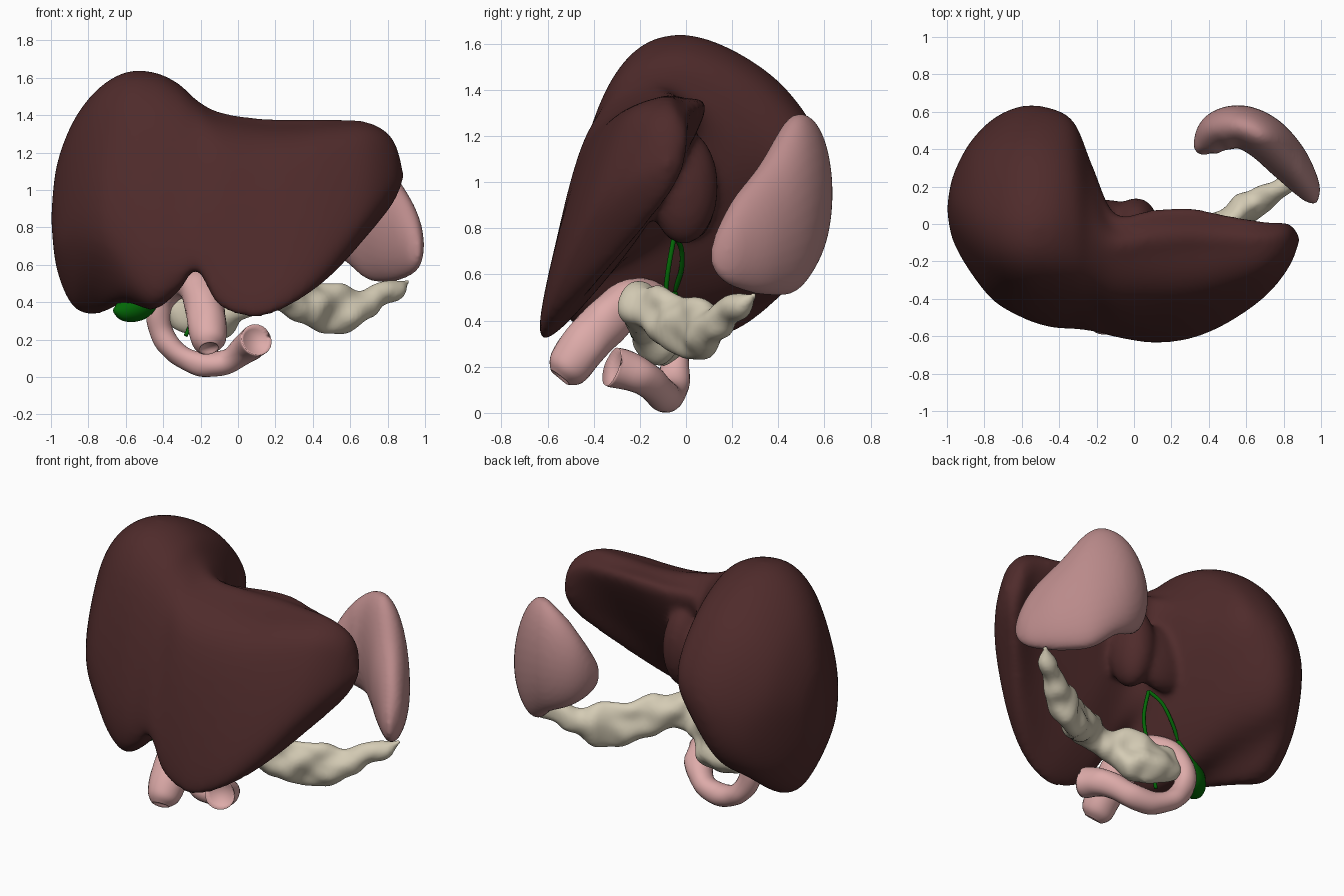
import bpy
import bmesh
from mathutils import Vector, Matrix, noise

default = bpy.data.objects.get("Cube")
if default:
    bpy.data.objects.remove(default, do_unlink=True)


def material(name, color):
    mat = bpy.data.materials.new(name)
    mat.use_nodes = True
    mat.diffuse_color = (*color, 1)
    mat.node_tree.nodes["Principled BSDF"].inputs["Base Color"].default_value = (*color, 1)
    return mat


liver_brown = material("liver brown", (.078, .024, .024))
spleen_mauve = material("spleen mauve", (.49, .255, .255))
tube_pink = material("tube pink", (.73, .41, .4))
pancreas_cream = material("pancreas cream", (.66, .6, .46))
bile_green = material("bile green", (.001, .14, .002))


def spline(points, steps, closed=False):
    """Sample a smooth curve through points of any dimension."""
    pts = [Vector(p) for p in points]
    n = len(pts)

    def at(i):
        return pts[i % n] if closed else pts[max(0, min(n - 1, i))]

    out = []
    for i in range(n if closed else n - 1):
        a, b, c, d = at(i - 1), at(i), at(i + 1), at(i + 2)
        for s in range(steps):
            t = s / steps
            out.append((b * 2 + (c - a) * t + (a * 2 - b * 5 + c * 4 - d) * t ** 2
                        + (b * 3 - a - c * 3 + d) * t ** 3) / 2)
    if not closed:
        out.append(pts[-1])
    return out


def skin(bm, rings):
    """Join rings of points into a closed skin and return its two caps."""
    loops = [[bm.verts.new(p) for p in ring] for ring in rings]
    count = len(loops[0])
    for low, high in zip(loops, loops[1:]):
        for j in range(count):
            k = (j + 1) % count
            bm.faces.new((low[j], low[k], high[k], high[j]))
    return [bm.faces.new(loops[0][::-1]), bm.faces.new(loops[-1])]


def finish(name, bm, mat):
    bmesh.ops.recalc_face_normals(bm, faces=bm.faces)
    for face in bm.faces:
        face.smooth = True
    mesh = bpy.data.meshes.new(name)
    bm.to_mesh(mesh)
    bm.free()
    mesh.materials.append(mat)
    obj = bpy.data.objects.new(name, mesh)
    bpy.context.collection.objects.link(obj)
    return obj


def fuse(obj, voxel, rounds):
    """Merge overlapping skins into one and soften the seams."""
    merge = obj.modifiers.new("merge", "REMESH")
    merge.mode = "VOXEL"
    merge.voxel_size = voxel
    merge.use_smooth_shade = True
    soften = obj.modifiers.new("soften", "SMOOTH")
    soften.factor = .5
    soften.iterations = rounds


def sweep(name, stations, mat, up=(0, 0, 1), sides=24, steps=8, lumps=0,
          open_ends=False, upright=False):
    """Sweep an ellipse along stations of x, y, z, half width, half height."""
    path = spline([s if len(s) == 5 else (*s, s[3]) for s in stations], steps)
    spots = [p.to_3d() for p in path]
    unit = [Vector((1, 0)) @ Matrix.Rotation(6.28319 * j / sides, 2) for j in range(sides)]
    rings = []
    for i, p in enumerate(path):
        tangent = spots[min(i + 1, len(spots) - 1)] - spots[max(i - 1, 0)]
        if upright:
            tangent.z = 0
        tangent.normalize()
        side = tangent.cross(Vector(up)).normalized()
        top = side.cross(tangent)
        wide, tall = max(p[3], .004), max(p[4], .004)
        rings.append([spots[i] + side * (u.x * wide) + top * (u.y * tall) for u in unit])
    bm = bmesh.new()
    caps = skin(bm, rings)
    if open_ends:
        # hollow mouths with a rounded rim
        for cap, inner, here in zip(caps, (spots[3], spots[-4]), (spots[0], spots[-1])):
            rim = (cap.verts[0].co - here).length
            bmesh.ops.inset_individual(bm, faces=[cap], thickness=rim * .2)
            for v in cap.verts:
                v.co += (inner - here) * .8
    if lumps:
        bm.normal_update()
        for v in bm.verts:
            v.co += v.normal * lumps * noise.noise(v.co * 8)
    return finish(name, bm, mat)


def bulge(start, end, along, amount):
    """A rail that swells outward between two others."""
    rail = []
    for a, b in zip(start, end):
        a, b = Vector(a), Vector(b)
        chord = b - a
        rail.append(a + chord * along + Vector((-chord.y, chord.x)) * amount)
    return rail


# Liver: rails of (y, z) running from the right end to the left tip
stations_x = [-.97, -.88, -.75, -.6, -.45, -.32, -.22, -.1, .1, .3, .5, .7, .83]
front = [(-.08, .75), (-.24, .75), (-.4, .72), (-.5, .65), (-.55, .6), (-.56, .62), (-.57, .68),
         (-.6, .5), (-.625, .45), (-.61, .5), (-.53, .66), (-.39, .87), (-.23, 1.01)]
crest = [(.1, 1.13), (.05, 1.37), (0, 1.54), (-.02, 1.63), (-.02, 1.63), (-.05, 1.57), (-.1, 1.48),
         (-.15, 1.41), (-.13, 1.37), (-.12, 1.36), (-.11, 1.37), (-.1, 1.36), (-.07, 1.27)]
back = [(.25, .9), (.43, .95), (.56, .95), (.63, .95), (.62, 1), (.54, 1.05), (.3, 1.1),
        (.05, 1.25), (.07, 1.28), (.08, 1.3), (.04, 1.28), (.01, 1.25), (0, 1.17)]
under = [(.2, .68), (.35, .57), (.47, .57), (.44, .55), (.33, .6), (.16, .7), (-.02, .8),
         (-.15, .82), (-.18, .8), (-.18, .85), (-.17, .9), (-.08, 1.01), (-.02, 1.04)]
lower_edge = [(.08, .58), (.1, .38), (.06, .34), (-.26, .4), (-.37, .36), (-.4, .46), (-.47, .58),
              (-.52, .41), (-.56, .35), (-.51, .43), (-.4, .56), (-.22, .77), (-.11, .93)]
shoulder = bulge(front, crest, .7, .16)
rear_shoulder = bulge(crest, back, .5, .17)

right_end, left_tip = (-1, .08, .85), (.89, -.08, 1.07)
rails = []
for rail in (front, shoulder, crest, rear_shoulder, back, under, lower_edge):
    points = [(x, *p) for x, p in zip(stations_x, rail)]
    rails.append(spline([right_end, *points, left_tip], 6))
bm = bmesh.new()
skin(bm, [spline(section, 8, closed=True) for section in zip(*rails)])
bmesh.ops.remove_doubles(bm, verts=bm.verts, dist=.0005)
# Small rear lobe and the bridge joining it to the right side
for center, radii in (((.01, -.01, .98), (.12, .15, .25)), ((-.17, .03, .95), (.22, .1, .2))):
    bmesh.ops.create_uvsphere(bm, u_segments=32, v_segments=20, radius=1,
                              matrix=Matrix.LocRotScale(Vector(center), None, Vector(radii)))
fuse(finish("liver", bm, liver_brown), .018, 12)

# Spleen: a thick curved upright plate
spleen = sweep("spleen", [(.37, .37, .86, .02, .05), (.38, .41, .88, .07, .13),
                          (.45, .49, .93, .11, .25), (.57, .52, .95, .115, .33),
                          (.7, .46, .9, .12, .38), (.82, .34, .8, .11, .29),
                          (.91, .22, .74, .08, .2), (.95, .15, .7, .05, .12),
                          (.97, .11, .68, .01, .04)], spleen_mauve, sides=32, upright=True)
fuse(spleen, .014, 8)

# Pancreas: lumpy, from the thin tail to the broad head
pancreas = sweep("pancreas", [(.92, .3, .52, .02, .025), (.81, .21, .45, .06, .05),
                              (.68, .13, .38, .065, .09), (.5, .02, .37, .075, .13),
                              (.32, -.1, .42, .08, .12), (.15, -.21, .46, .09, .1),
                              (.02, -.19, .43, .07, .1), (-.08, -.13, .36, .08, .17),
                              (-.22, -.08, .34, .07, .14), (-.34, -.06, .35, .04, .1),
                              (-.37, -.06, .35, .01, .04)],
                 pancreas_cream, sides=32, lumps=.04, upright=True)
fuse(pancreas, .012, 2)

# Duodenum: stomach outlet, bend and C-shaped loop, open at both ends
sweep("duodenum", [(-.155, -.545, .155, .05), (-.16, -.51, .2, .095), (-.17, -.41, .33, .105),
                   (-.21, -.28, .46, .1), (-.3, -.17, .5, .075), (-.4, -.08, .42, .068),
                   (-.42, -.05, .27, .065), (-.34, -.05, .14, .065), (-.2, -.08, .07, .065),
                   (-.05, -.11, .085, .068), (.05, -.2, .16, .08), (.1, -.32, .2, .085)],
      tube_pink, up=(.3, 1, .45), lumps=.012, open_ends=True)

# Gallbladder
sweep("gallbladder", [(-.66, -.22, .355, .015), (-.61, -.19, .36, .065), (-.53, -.14, .39, .085),
                      (-.45, -.08, .45, .055), (-.37, -.05, .53, .015)], bile_green)

# Bile ducts meeting under the liver
fork = (-.15, -.05, .77)
ducts = {
    "common_bile_duct": [(-.28, -.14, .22), (-.2, -.1, .4), (-.14, -.08, .6), fork],
    "cystic_duct": [fork, (-.22, -.02, .71), (-.29, -.02, .62), (-.37, -.05, .53)],
}
for name, points in ducts.items():
    sweep(name, [(*p, .011) for p in points], bile_green, up=(0, 1, .1), sides=10)
